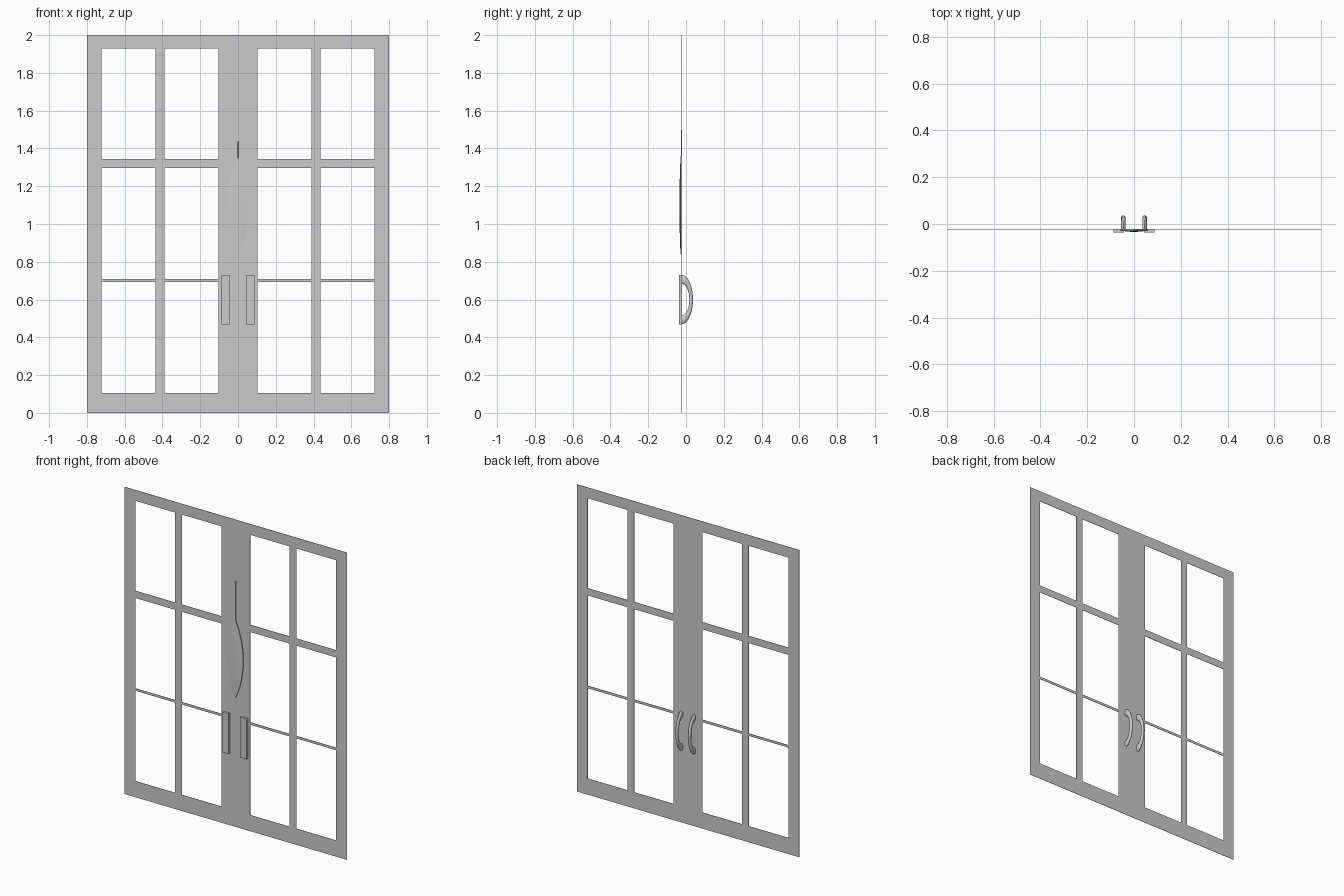
import bpy, bmesh, math

cube = bpy.data.objects.get("Cube")
if cube:
    bpy.data.objects.remove(cube, do_unlink=True)

grey = bpy.data.materials.new("mid grey")
grey.use_nodes = True
grey.diffuse_color = (0.6, 0.6, 0.6, 1)
grey.node_tree.nodes["Principled BSDF"].inputs["Base Color"].default_value = (0.6, 0.6, 0.6, 1)

FACE_Y = -0.023   # front of the door sheet


def finish(bm, name, smooth=False):
    bmesh.ops.recalc_face_normals(bm, faces=bm.faces)
    mesh = bpy.data.meshes.new(name)
    bm.to_mesh(mesh)
    bm.free()
    mesh.materials.append(grey)
    ob = bpy.data.objects.new(name, mesh)
    bpy.context.collection.objects.link(ob)
    if smooth:
        bpy.ops.object.select_all(action='DESELECT')
        ob.select_set(True)
        bpy.context.view_layer.objects.active = ob
        bpy.ops.object.shade_smooth_by_angle(angle=math.radians(40))
    return ob


# Door sheet: a grid whose odd cells are left open as panes
half = [0.103, 0.388, 0.436, 0.723, 0.8]
xs = [-x for x in reversed(half)] + half
zs = [0, 0.105, 0.693, 0.709, 1.297, 1.344, 1.93, 2]
bm = bmesh.new()
grid = [[bm.verts.new((x, FACE_Y, z)) for z in zs] for x in xs]
for i in range(len(xs) - 1):
    for j in range(len(zs) - 1):
        if i % 2 and j % 2 and i != 4:
            continue
        bm.faces.new((grid[i][j], grid[i + 1][j], grid[i + 1][j + 1], grid[i][j + 1]))
door = finish(bm, "door_frame")
thin = door.modifiers.new("sheet thickness", 'SOLIDIFY')
thin.thickness = 0.002
thin.offset = -1

# Raised almond ornament with a centre ridge
bm = bmesh.new()
STEPS = 20
rows = []
for k in range(STEPS + 1):
    t = k / STEPS
    z = 0.84 + 0.51 * t
    w = 0.057 * math.sin(math.pi * t) ** 0.85 if 0 < k < STEPS else 0.0005
    rows.append([bm.verts.new(p) for p in (
        (-w, FACE_Y, z), (-w, -0.029, z),
        (0, -0.029 - 0.006 * w / 0.057, z),
        (w, -0.029, z), (w, FACE_Y, z))])
for a, b in zip(rows, rows[1:]):
    for c in range(4):
        bm.faces.new((a[c], a[c + 1], b[c + 1], b[c]))
bm.faces.new(rows[0])
bm.faces.new(rows[-1])
finish(bm, "almond_ornament", True)

# Fine crease rising from the ornament
bm = bmesh.new()
base = [bm.verts.new(p) for p in ((-0.002, FACE_Y, 1.35), (0, -0.028, 1.35), (0.002, FACE_Y, 1.35))]
tip = bm.verts.new((0, FACE_Y, 1.61))
for a, b in zip(base, base[1:]):
    bm.faces.new((a, b, tip))
bm.faces.new(base)
finish(bm, "ornament_crease")

for side, label in ((1, "left"), (-1, "right")):
    # Push plate on the front
    bm = bmesh.new()
    bmesh.ops.create_cube(bm, size=1)
    for v in bm.verts:
        v.co = (side * 0.065 + v.co.x * 0.046, -0.030 + v.co.y * 0.014, 0.6 + v.co.z * 0.262)
    finish(bm, label + "_push_plate")

    # Arched pull handle on the back
    bm = bmesh.new()
    rings = []
    for k in range(25):
        a = math.pi * k / 24 - math.pi / 2
        outer = (FACE_Y + 0.060 * math.cos(a), 0.130 * math.sin(a))
        inner = (FACE_Y + 0.041 * math.cos(a), 0.084 * math.sin(a))
        ring = []
        for m in range(12):
            q = 2 * math.pi * m / 12
            f = 0.5 + 0.5 * math.cos(q)
            ring.append(bm.verts.new((
                side * 0.0455 + 0.0095 * math.sin(q),
                inner[0] + (outer[0] - inner[0]) * f,
                0.6 + inner[1] + (outer[1] - inner[1]) * f)))
        rings.append(ring)
    for a, b in zip(rings, rings[1:]):
        for m in range(12):
            n = (m + 1) % 12
            bm.faces.new((a[m], a[n], b[n], b[m]))
    bm.faces.new(rings[0])
    bm.faces.new(rings[-1])
    finish(bm, label + "_pull_handle", True)
